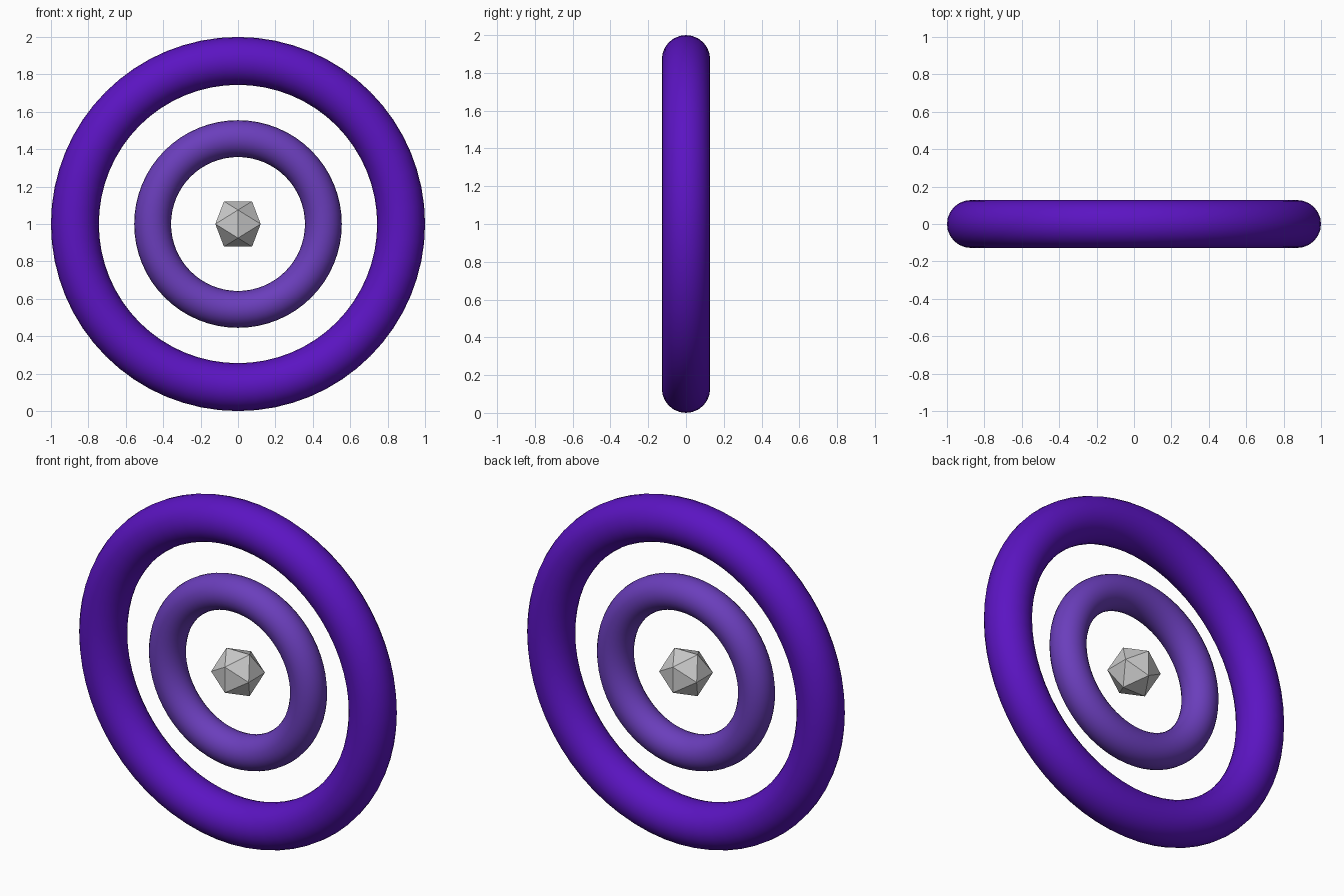
import bpy, bmesh, math

if "Cube" in bpy.data.objects:
    bpy.data.objects.remove(bpy.data.objects["Cube"])

CENTRE = (0, 0, 1)


def material(name, rgb):
    m = bpy.data.materials.new(name)
    m.diffuse_color = (*rgb, 1)
    m.use_nodes = True
    m.node_tree.nodes["Principled BSDF"].inputs["Base Color"].default_value = m.diffuse_color
    return m


def ring(name, outer, inner, rgb):
    # upright smooth torus facing -y
    bpy.ops.mesh.primitive_torus_add(
        major_radius=(outer + inner) / 2, minor_radius=(outer - inner) / 2,
        major_segments=64, minor_segments=24,
        location=CENTRE, rotation=(math.pi / 2, 0, 0))
    ob = bpy.context.object
    ob.name = name
    ob.data.materials.append(material(name + "_purple", rgb))
    bpy.ops.object.shade_smooth()
    return ob


# two concentric rings
ring("outer_ring", 1.0, 0.744, (0.105, 0.007, 0.54))
ring("inner_ring", 0.555, 0.358, (0.145, 0.048, 0.50))

# faceted icosahedron core, an edge facing the front
a = 0.075
b = a * (1 + math.sqrt(5)) / 2
bm = bmesh.new()
for s in (-1, 1):
    for t in (-1, 1):
        for co in ((s * a, 0, t * b), (s * b, t * a, 0), (0, s * b, t * a)):
            bm.verts.new(co)
bmesh.ops.convex_hull(bm, input=bm.verts)
bmesh.ops.recalc_face_normals(bm, faces=bm.faces)
mesh = bpy.data.meshes.new("core_gem")
bm.to_mesh(mesh)
bm.free()
core = bpy.data.objects.new("core_gem", mesh)
core.location = CENTRE
bpy.context.collection.objects.link(core)
